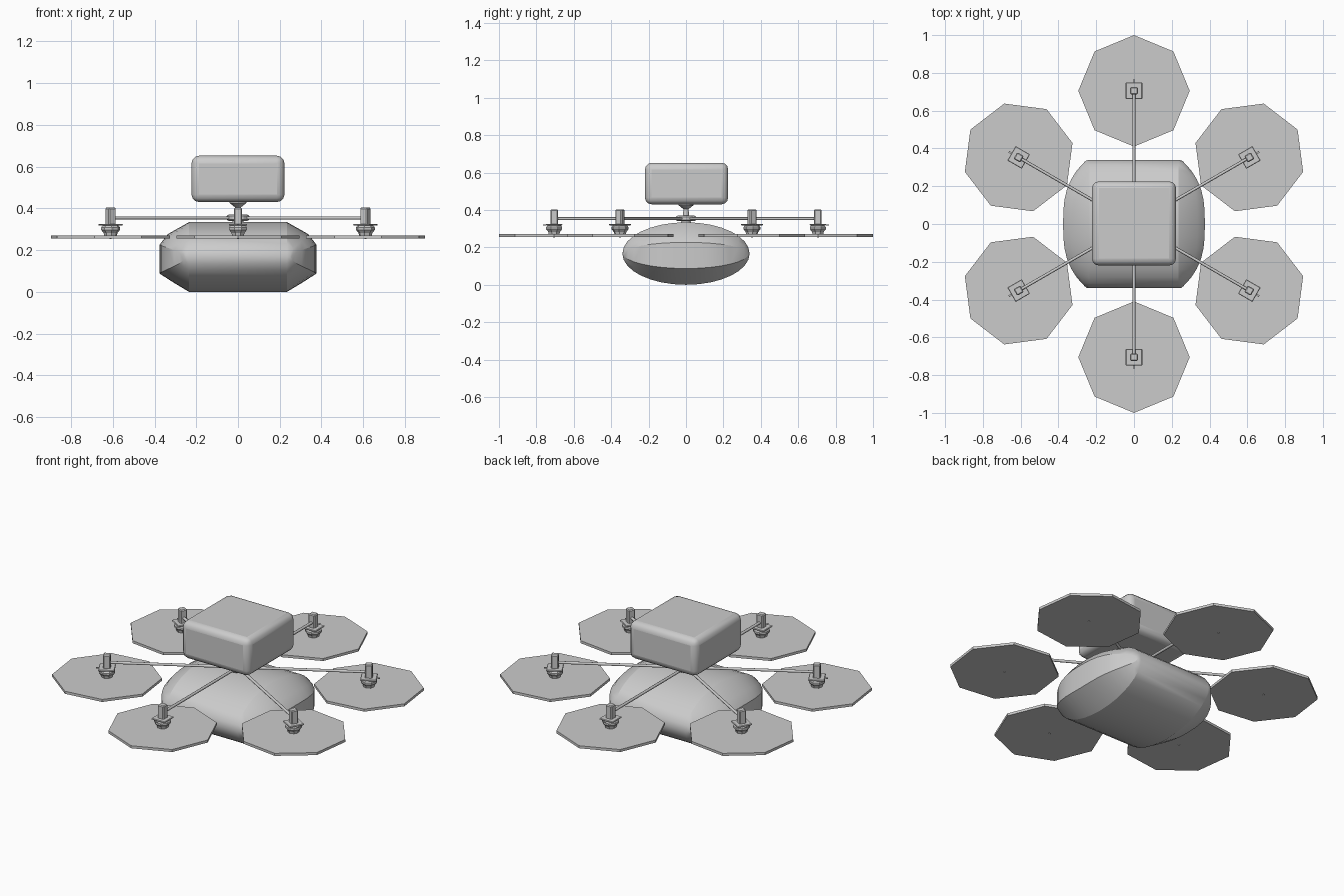
import bpy
import bmesh
from math import sin, cos, pi, radians
from mathutils import Matrix, Vector

if "Cube" in bpy.data.objects:
    bpy.data.objects.remove(bpy.data.objects["Cube"], do_unlink=True)

COLOUR = (0.6, 0.6, 0.6, 1)
grey = bpy.data.materials.new("plain grey")
grey.use_nodes = True
grey.diffuse_color = COLOUR
grey.node_tree.nodes["Principled BSDF"].inputs["Base Color"].default_value = COLOUR


def finish(name, bm, matrix=None, bevel=0, segments=1, smooth=None):
    """Turn a bmesh into a named object, optionally bevelled and smoothed."""
    bmesh.ops.recalc_face_normals(bm, faces=bm.faces)
    if matrix:
        bm.transform(matrix)
    mesh = bpy.data.meshes.new(name)
    bm.to_mesh(mesh)
    bm.free()
    mesh.materials.append(grey)
    obj = bpy.data.objects.new(name, mesh)
    bpy.context.collection.objects.link(obj)
    if bevel:
        mod = obj.modifiers.new("rounded edges", 'BEVEL')
        mod.width, mod.segments = bevel, segments
    if smooth:
        bpy.ops.object.select_all(action='DESELECT')
        obj.select_set(True)
        bpy.context.view_layer.objects.active = obj
        bpy.ops.object.shade_smooth_by_angle(angle=radians(smooth))
    return obj


def box(name, centre, size, matrix=None, **kw):
    bm = bmesh.new()
    bmesh.ops.create_cube(bm, size=1)
    bm.transform(Matrix.Translation(centre) @ Matrix.Diagonal((*size, 1)))
    return finish(name, bm, matrix, **kw)


def turned(name, profile, sides, matrix=None, offset=0.0, smooth=None):
    """Closed solid of revolution from (radius, height) pairs."""
    bm = bmesh.new()
    rings = [[bm.verts.new((r * cos(a), r * sin(a), z))
              for a in (offset + 2 * pi * i / sides for i in range(sides))]
             for r, z in profile]
    for low, high in zip(rings, rings[1:]):
        for i in range(sides):
            j = (i + 1) % sides
            bm.faces.new((low[i], low[j], high[j], high[i]))
    bm.faces.new(rings[0])
    bm.faces.new(rings[-1])
    return finish(name, bm, matrix, smooth=smooth)


# Body: elliptical barrel whose ends taper to curved, lens-shaped caps
def body_ring(stage, side, count=32):
    points = []
    for i in range(count):
        t = 2 * pi * i / count
        c, s = cos(t), sin(t)
        reach = 0.14 - 0.12 * abs(c) ** 3
        if stage == 0:
            x, y, half = 0.235, 0.34, 0.167
        elif stage == 1:
            x = 0.235 + reach * (0.72 if s > 0 else 0.5)
            y, half = 0.338, (0.11 if s > 0 else 0.125)
        else:
            x, y, half = 0.235 + reach, 0.335, (0.06 if s > 0 else 0.08)
        points.append(Vector((side * x, y * c, 0.167 + half * s)))
    return points


body = bmesh.new()
rings = [[body.verts.new(p) for p in body_ring(stage, side)]
         for stage, side in ((2, -1), (1, -1), (0, -1), (0, 1), (1, 1), (2, 1))]
n = len(rings[0])
for first, second in zip(rings, rings[1:]):
    for i in range(n):
        j = (i + 1) % n
        body.faces.new((first[i], first[j], second[j], second[i]))
for ring in (rings[0], rings[-1]):
    # cap strips join each upper point to the lower point beneath it
    for i in range(n // 2):
        corners = [ring[i], ring[i + 1], ring[-i - 1], ring[-i]]
        body.faces.new(list(dict.fromkeys(corners)))
finish("body", body, smooth=25)

# Payload box on its stem and hub
box("payload_box", (0, 0.003, 0.541), (0.445, 0.445, 0.222),
    bevel=0.036, segments=3, smooth=30)
turned("payload_stem", [(0.03, 0.325), (0.016, 0.365), (0.014, 0.405),
                        (0.04, 0.425), (0.04, 0.44)], 12, smooth=30)
turned("arm_hub", [(0.045, 0.34), (0.055, 0.347), (0.055, 0.363), (0.045, 0.37)], 12)

# Six identical arms, each with a motor and a rotor disc
for k in range(6):
    turn = Matrix.Rotation(radians(30 + 60 * k), 4, 'Z')
    place = turn @ Matrix.Translation((0.705, 0, 0))
    tag = f"_{k + 1}"
    rod = turn @ Matrix.Translation((0, 0, 0.354)) @ Matrix.Rotation(pi / 2, 4, 'Y')
    turned("arm" + tag, [(0.008, 0.03), (0.008, 0.70)], 8, rod, smooth=50)
    box("motor_post" + tag, (0, 0, 0.362), (0.04, 0.04, 0.082), place, bevel=0.005)
    box("motor_plate" + tag, (0, 0, 0.322), (0.088, 0.088, 0.008), place,
        bevel=0.003)
    box("motor_tab" + tag, (0.052, 0, 0.32), (0.016, 0.01, 0.004), place)
    turned("motor_bell" + tag, [(0.03, 0.268), (0.034, 0.283), (0.046, 0.297),
                                (0.046, 0.308), (0.036, 0.32)], 8, place,
           offset=pi / 8)
    turned("rotor_disc" + tag, [(0.295, 0.256), (0.295, 0.271)], 8, place)
    turned("rotor_shaft" + tag, [(0.005, 0.253), (0.005, 0.28)], 8, place)
